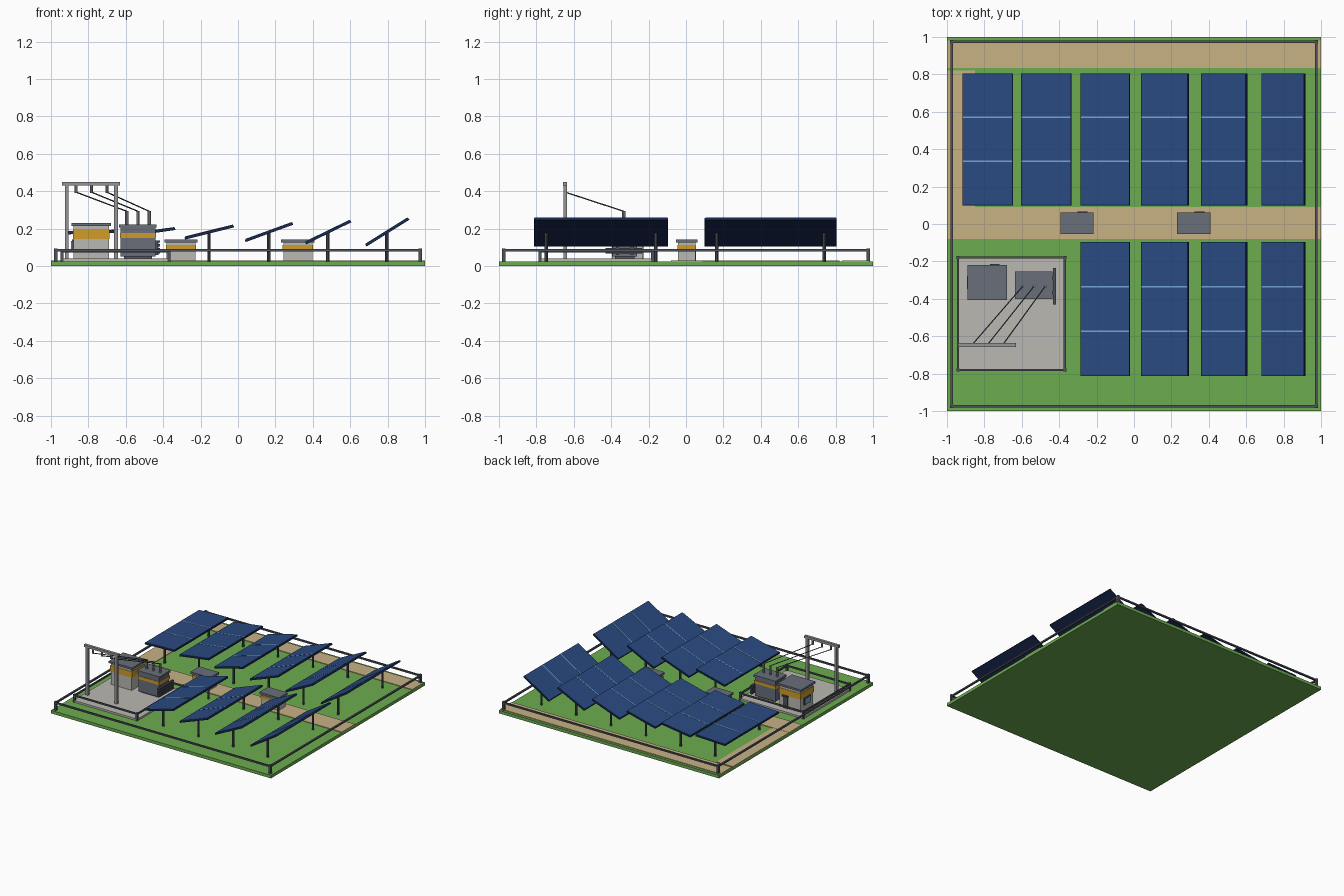
import bpy, bmesh, math
from mathutils import Vector, Matrix

if "Cube" in bpy.data.objects:
    bpy.data.objects.remove(bpy.data.objects["Cube"])


def lin(c):
    c /= 255
    return c / 12.92 if c <= 0.04045 else ((c + 0.055) / 1.055) ** 2.4


def material(name, r, g, b):
    m = bpy.data.materials.new(name)
    m.diffuse_color = (lin(r), lin(g), lin(b), 1)
    m.use_nodes = True
    m.node_tree.nodes["Principled BSDF"].inputs["Base Color"].default_value = m.diffuse_color
    return m


GRASS = material("grass green", 108, 172, 80)
SAND = material("sand path", 200, 178, 132)
CELL = material("panel blue", 42, 74, 130)
NAVY = material("frame navy", 24, 40, 78)
SKY = material("seam light blue", 118, 165, 210)
STONE = material("concrete grey", 186, 184, 178)
SLATE = material("slate grey", 104, 110, 122)
STEEL = material("dark steel", 78, 82, 92)
GOLD = material("gold band", 208, 156, 40)
METAL = material("galvanised grey", 150, 150, 152)


def part(name, boxes, loc=(0, 0, 0), tilt=0):
    """One object made from boxes (x0, x1, y0, y1, z0, z1, material)."""
    bm = bmesh.new()
    mats = []
    for x0, x1, y0, y1, z0, z1, mat in boxes:
        if mat not in mats:
            mats.append(mat)
        mtx = (Matrix.Translation(((x0 + x1) / 2, (y0 + y1) / 2, (z0 + z1) / 2))
               @ Matrix.Diagonal((x1 - x0, y1 - y0, z1 - z0, 1)))
        for v in bmesh.ops.create_cube(bm, size=1, matrix=mtx)["verts"]:
            for f in v.link_faces:
                f.material_index = mats.index(mat)
    return finish(name, bm, mats, loc, tilt)


def rod(name, a, b, r, mat, sides=8):
    """Cylinder between two points."""
    a, b = Vector(a), Vector(b)
    d = b - a
    bm = bmesh.new()
    bmesh.ops.create_cone(bm, cap_ends=True, segments=sides, radius1=r, radius2=r, depth=d.length,
                          matrix=Matrix.Translation((a + b) / 2) @ d.to_track_quat('Z', 'Y').to_matrix().to_4x4())
    return finish(name, bm, [mat])


def finish(name, bm, mats, loc=(0, 0, 0), tilt=0):
    me = bpy.data.meshes.new(name)
    bm.to_mesh(me)
    bm.free()
    for m in mats:
        me.materials.append(m)
    ob = bpy.data.objects.new(name, me)
    ob.location = loc
    ob.rotation_euler = (0, tilt, 0)
    bpy.context.collection.objects.link(ob)
    return ob


def fence(name, x0, x1, y0, y1, z0, z1, w):
    """Corner posts with a single top rail."""
    boxes = [(x - w, x + w, y - w, y + w, z0, z1, STEEL) for x in (x0, x1) for y in (y0, y1)]
    t, za, zb = w * 0.7, z1 - 0.017, z1 - 0.005
    boxes += [(x0, x1, y - t, y + t, za, zb, STEEL) for y in (y0, y1)]
    boxes += [(x - t, x + t, y0, y1, za, zb, STEEL) for x in (x0, x1)]
    part(name, boxes)


# Ground, paths and outer fence
part("ground", [(-1, 1, -1, 1, 0, 0.025, GRASS)])
part("back_path", [(-1, 1, 0.835, 0.98, 0.02, 0.03, SAND)])
part("middle_path", [(-1, 1, -0.08, 0.09, 0.02, 0.03, SAND)])
part("side_path", [(-1, -0.85, 0.09, 0.82, 0.02, 0.029, SAND)])
fence("outer_fence", -0.975, 0.975, -0.975, 0.975, 0.02, 0.095, 0.01)

# Solar tables: tilt grows from left to right
W = 0.27
columns = (-0.783, -0.47, -0.155, 0.164, 0.48, 0.795)
for row, (y0, y1) in enumerate(((0.10, 0.805), (-0.812, -0.096))):
    yc, h = (y0 + y1) / 2, (y1 - y0) / 2
    for i, x in enumerate(columns):
        if row == 1 and i < 2:
            continue          # the substation stands here
        boxes = [(-W / 2, W / 2, -h, h, -0.012, 0, NAVY),
                 (-W / 2 + 0.003, W / 2 - 0.003, -h + 0.003, h - 0.003, -0.002, 0.003, CELL)]
        boxes += [(-W / 2 + 0.003, W / 2 - 0.003, s - 0.004, s + 0.004, 0, 0.0045, SKY)
                  for s in (-h / 3, h / 3)]
        part(f"solar_table_{row}_{i}", boxes, (x, yc, 0.186), -math.radians(2 + 6 * i))
        for k, s in enumerate((-1, 1)):
            y = yc + s * (h - 0.065)
            rod(f"table_post_{row}_{i}_{k}", (x, y, 0.02), (x, y, 0.178), 0.009, STEEL)


def cabin(name, x0, x1, y0, y1, z0, z1, band, door, body=STONE, eave=0.011, window=False):
    """Walled box with gold band, overhanging roof, back door and awning."""
    e = 0.003
    boxes = [(x0, x1, y0, y1, z0, z1, body),
             (x0 - e, x1 + e, y0 - e, y1 + e, band[0], band[1], GOLD),
             (x0 - eave, x1 + eave, y0 - eave, y1 + eave, z1, z1 + 0.016, SLATE)]
    if door:
        top = z0 + (z1 - z0) * 0.55
        boxes += [(door - 0.02, door + 0.02, y1 - e, y1 + 0.004, z0, top, STEEL),
                  (door - 0.026, door + 0.026, y1 - e, y1 + eave + 0.006, top, top + 0.01, STEEL)]
    if window:
        ym = (y0 + y1) / 2
        boxes.append((x0 - 0.012, x0, ym - 0.035, ym + 0.035, 0.09, 0.135, SKY))
        boxes.append((x0 - 0.008, x0, ym - 0.041, ym + 0.041, 0.084, 0.141, STEEL))
    part(name, boxes)


# Inverter kiosks on the middle path
for i, x in enumerate((-0.305, 0.32)):
    cabin(f"inverter_kiosk_{i}", x - 0.078, x + 0.078, -0.043, 0.05, 0.025, 0.126,
          (0.092, 0.114), x + 0.03)

# Substation pad with its fence, control house and transformer
part("substation_pad", [(-0.945, -0.365, -0.785, -0.175, 0.02, 0.04, STONE)])
fence("substation_fence", -0.94, -0.37, -0.78, -0.18, 0.02, 0.09, 0.008)
cabin("control_house", -0.88, -0.69, -0.395, -0.23, 0.04, 0.215, (0.145, 0.195), -0.745, window=True)
cabin("transformer_tank", -0.628, -0.442, -0.393, -0.262, 0.05, 0.205, (0.15, 0.176), None, SLATE, 0.007)
part("transformer_skid", [(-0.61, -0.46, -0.38, -0.275, 0.04, 0.052, STEEL)])
part("transformer_radiator",
     [(-0.434, -0.418, -0.43, -0.235, z, z + 0.012, STEEL) for z in (0.066, 0.086, 0.106, 0.126)]
     + [(-0.443, -0.424, y - 0.008, y + 0.008, 0.06, 0.138, STEEL) for y in (-0.365, -0.29)])

# Gantry, insulators, bushings and lines
part("gantry_beam", [(-0.942, -0.63, -0.657, -0.635, 0.43, 0.45, METAL)])
for i, x in enumerate((-0.915, -0.652)):
    part(f"gantry_post_{i}", [(x - 0.01, x + 0.01, -0.656, -0.636, 0.035, 0.432, METAL)])
for i in range(3):
    xa, xb = -0.865 + 0.082 * i, -0.595 + 0.06 * i
    rod(f"gantry_insulator_{i}", (xa, -0.645, 0.392), (xa, -0.645, 0.432), 0.008, METAL)
    rod(f"transformer_bushing_{i}", (xb, -0.333, 0.215), (xb, -0.333, 0.295), 0.009, METAL)
    rod(f"power_line_{i}", (xa, -0.645, 0.395), (xb, -0.333, 0.293), 0.0035, STEEL, 6)
